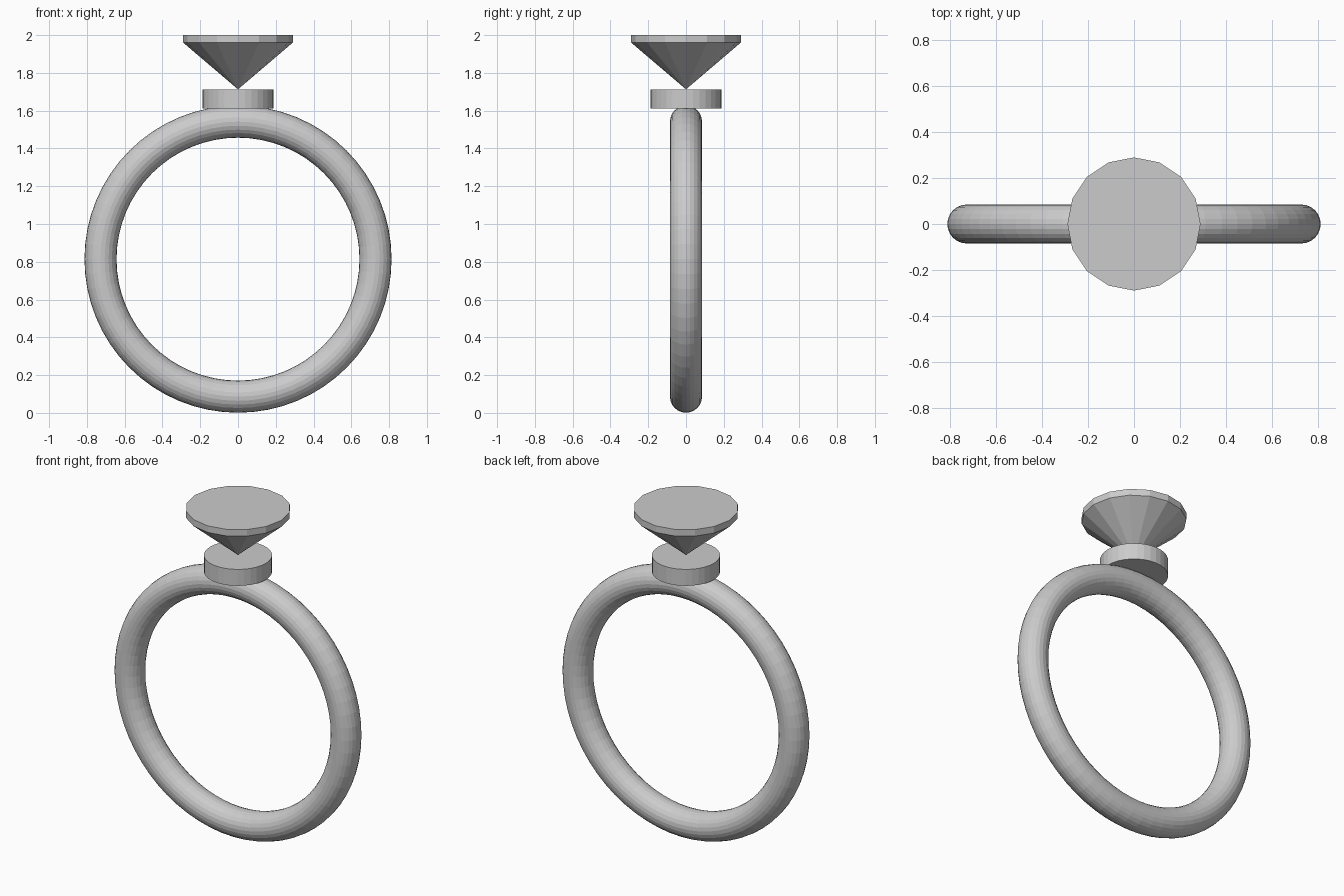
import bpy
import bmesh
from math import pi, cos, sin

if "Cube" in bpy.data.objects:
    bpy.data.objects.remove(bpy.data.objects["Cube"])


def lathe(name, profile, sides):
    """Closed solid of revolution about z from (radius, z) points; radius 0 is a tip."""
    bm = bmesh.new()
    rings = []
    for r, z in profile:
        if r == 0:
            rings.append([bm.verts.new((0, 0, z))] * sides)
        else:
            rings.append([bm.verts.new((r * cos(2 * pi * i / sides),
                                        r * sin(2 * pi * i / sides), z))
                          for i in range(sides)])
    for low, high in zip(rings, rings[1:]):
        for i in range(sides):
            j = (i + 1) % sides
            corners = dict.fromkeys((low[i], low[j], high[j], high[i]))
            bm.faces.new(list(corners))
    # flat caps
    if profile[0][0] > 0:
        bm.faces.new(rings[0][::-1])
    if profile[-1][0] > 0:
        bm.faces.new(rings[-1])
    bmesh.ops.recalc_face_normals(bm, faces=bm.faces)
    mesh = bpy.data.meshes.new(name)
    bm.to_mesh(mesh)
    bm.free()
    obj = bpy.data.objects.new(name, mesh)
    bpy.context.collection.objects.link(obj)
    return obj


# upright ring band
bpy.ops.mesh.primitive_torus_add(major_segments=64, minor_segments=24,
                                 major_radius=0.728, minor_radius=0.085,
                                 location=(0, 0, 0.814), rotation=(pi / 2, 0, 0))
bpy.context.object.name = "ring_band"

# round setting on top of the band
lathe("setting", [(0.188, 1.612), (0.188, 1.712)], 32)

# faceted gem: pointed base, thin girdle, flat table
lathe("gem", [(0, 1.713), (0.29, 1.96), (0.29, 2.0)], 16)
